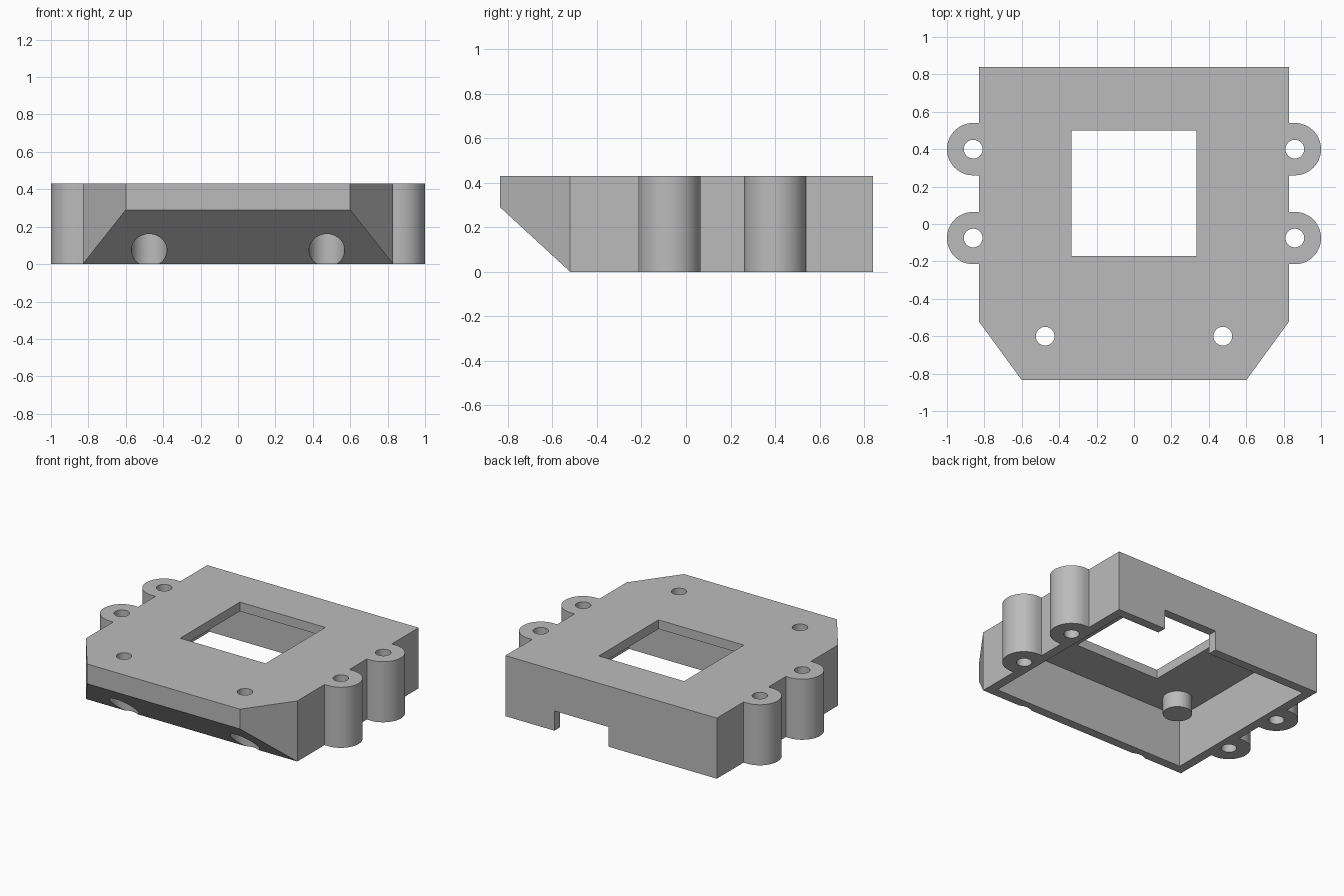
import bpy, bmesh, math
from mathutils import Matrix

cube = bpy.data.objects.get("Cube")
if cube:
    bpy.data.objects.remove(cube, do_unlink=True)

HEIGHT, WALL = 0.43, 0.065
SIDE, BACK, FRONT = 0.83, 0.84, -0.835
SLOPE_Y, SLOPE_Z = -0.52, 0.29
EAR_X, EAR_R, EAR_YS = 0.86, 0.14, (-0.075, 0.4)
SCREW_X, SCREW_Y, HOLE_R, BORE_R = 0.475, -0.6, 0.05, 0.095
CEILING = HEIGHT - WALL

grey = bpy.data.materials.new("plain_grey")
grey.use_nodes = True
colour = (0.5, 0.5, 0.5, 1)
grey.diffuse_color = colour
grey.node_tree.nodes["Principled BSDF"].inputs["Base Color"].default_value = colour


def finish(name, bm):
    bmesh.ops.recalc_face_normals(bm, faces=bm.faces)
    mesh = bpy.data.meshes.new(name)
    bm.to_mesh(mesh)
    bm.free()
    mesh.materials.append(grey)
    obj = bpy.data.objects.new(name, mesh)
    bpy.context.collection.objects.link(obj)
    return obj


def prism(name, points, offset):
    """Extrude a closed polygon of 3D points along an offset."""
    bm = bmesh.new()
    face = bm.faces.new([bm.verts.new(p) for p in points])
    ext = bmesh.ops.extrude_face_region(bm, geom=[face])["geom"]
    verts = [v for v in ext if isinstance(v, bmesh.types.BMVert)]
    bmesh.ops.translate(bm, verts=verts, vec=offset)
    return finish(name, bm)


def box(name, x0, x1, y0, y1, z0, z1):
    corners = [(x0, y0, z0), (x1, y0, z0), (x1, y1, z0), (x0, y1, z0)]
    return prism(name, corners, (0, 0, z1 - z0))


def cylinder(name, x, y, radius, z0, z1):
    bm = bmesh.new()
    bmesh.ops.create_cone(bm, cap_ends=True, segments=48, radius1=radius, radius2=radius,
                          depth=z1 - z0, matrix=Matrix.Translation((x, y, (z0 + z1) / 2)))
    return finish(name, bm)


def apply_boolean(target, tool, operation="DIFFERENCE"):
    mod = target.modifiers.new("boolean", "BOOLEAN")
    mod.operation, mod.solver, mod.object = operation, "EXACT", tool
    bpy.context.view_layer.objects.active = target
    bpy.ops.object.modifier_apply(modifier=mod.name)
    bpy.data.objects.remove(tool, do_unlink=True)


# Outline of the right half, front to back, with two rounded ears
half = [(0.6, FRONT), (SIDE, SLOPE_Y)]
for ear_y in EAR_YS:
    half.append((SIDE, ear_y - EAR_R))
    for i in range(25):
        a = math.pi * (i / 24 - 0.5)
        half.append((EAR_X + EAR_R * math.cos(a), ear_y + EAR_R * math.sin(a)))
    half.append((SIDE, ear_y + EAR_R))
half.append((SIDE, BACK))
outline = half + [(-x, y) for x, y in reversed(half)]
housing = prism("housing", [(x, y, 0) for x, y in outline], (0, 0, HEIGHT))

# Sloped underside at the front
dy, dz = FRONT - SLOPE_Y, SLOPE_Z
wedge = [(-1, SLOPE_Y + dy * t, dz * t) for t in (-0.4, 1.4)]
wedge.append((-1, wedge[1][1], wedge[0][2]))
apply_boolean(housing, prism("wedge_cutter", wedge, (2, 0, 0)))

# Open cavity, square window and cable notch in the back wall
inner = SIDE - WALL
apply_boolean(housing, box("cavity_cutter", -inner, inner, SLOPE_Y + WALL, BACK - WALL, -0.1, CEILING))
apply_boolean(housing, box("window_cutter", -0.335, 0.335, -0.17, 0.5, 0.2, 0.6))
apply_boolean(housing, box("notch_cutter", 0.02, 0.445, 0.7, 1, -0.1, 0.14))

# Screw holes through the ears and the front, with wide bores below the front ones
for s in (-1, 1):
    for ear_y in EAR_YS:
        apply_boolean(housing, cylinder("ear_hole_cutter", s * EAR_X, ear_y, HOLE_R, -0.1, 0.6))
    apply_boolean(housing, cylinder("bore_cutter", s * SCREW_X, SCREW_Y, BORE_R, -0.1, 0.3))
    apply_boolean(housing, cylinder("screw_hole_cutter", s * SCREW_X, SCREW_Y, HOLE_R, -0.1, 0.6))

# Short posts hanging from the ceiling of the cavity
posts = [cylinder("inner_post", s * 0.6, y, BORE_R, 0.25, CEILING + 0.01)
         for s in (-1, 1) for y in (-0.28, 0.6)]

# Smooth curved walls, crisp edges
for obj in [housing] + posts:
    bpy.ops.object.select_all(action="DESELECT")
    obj.select_set(True)
    bpy.context.view_layer.objects.active = obj
    bpy.ops.object.shade_smooth_by_angle(angle=math.radians(30))
